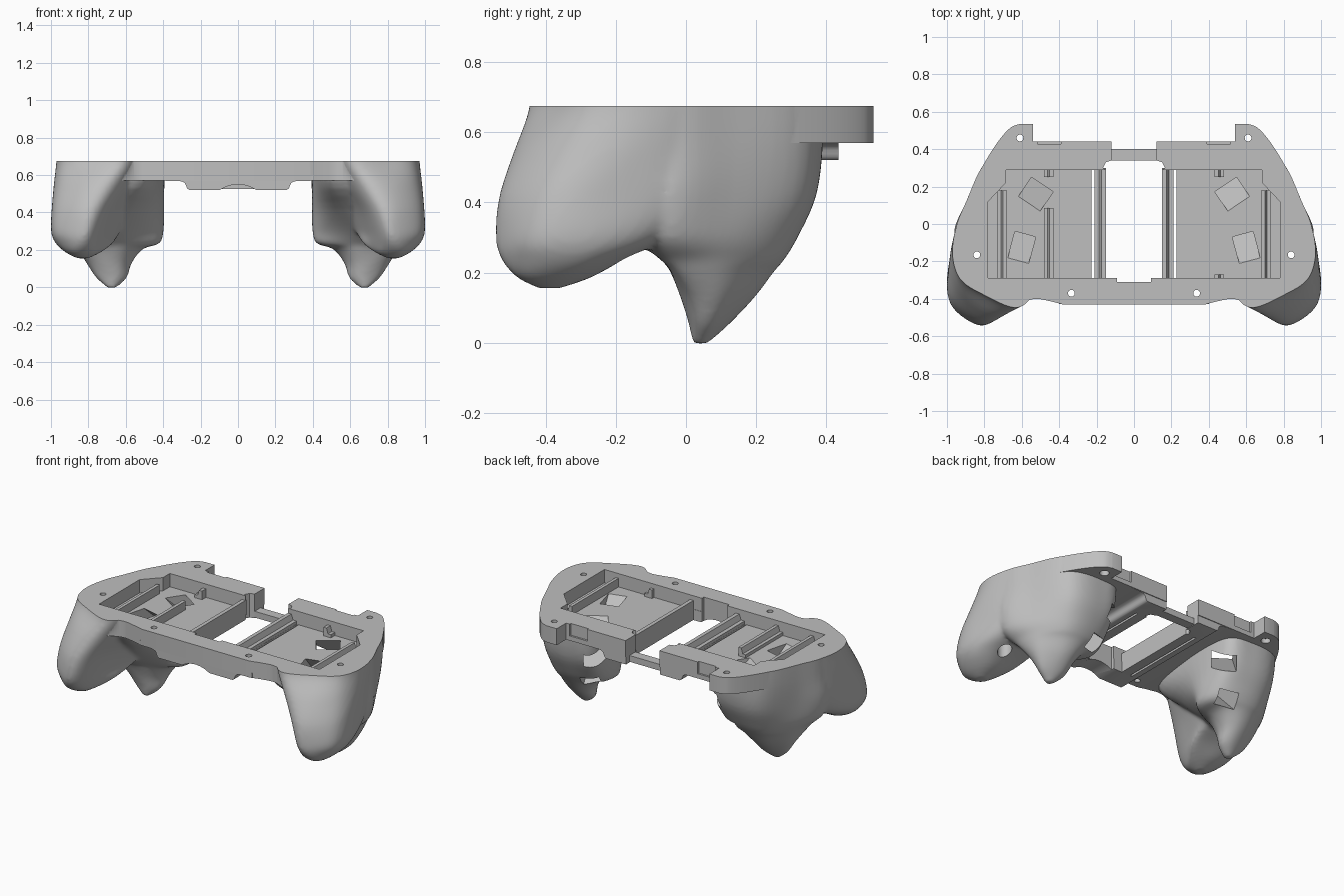
import bpy, bmesh, math
from mathutils import Matrix, Vector, Euler

if "Cube" in bpy.data.objects:
    bpy.data.objects.remove(bpy.data.objects["Cube"], do_unlink=True)

grey = bpy.data.materials.new("matte_grey")
grey.use_nodes = True
COLOUR = (0.52, 0.52, 0.52, 1)
grey.diffuse_color = COLOUR
grey.node_tree.nodes["Principled BSDF"].inputs["Base Color"].default_value = COLOUR

TOP, UNDER, FLOOR = 0.675, 0.57, 0.59
SWAP_YZ = Matrix(((1, 0, 0, 0), (0, 0, 1, 0), (0, 1, 0, 0), (0, 0, 0, 1)))


def finish(bm, name):
    bmesh.ops.recalc_face_normals(bm, faces=bm.faces)
    mesh = bpy.data.meshes.new(name)
    bm.to_mesh(mesh)
    bm.free()
    mesh.materials.append(grey)
    obj = bpy.data.objects.new(name, mesh)
    bpy.context.collection.objects.link(obj)
    return obj


def box(name, x, y, z):
    bm = bmesh.new()
    size = Vector((x[1] - x[0], y[1] - y[0], z[1] - z[0]))
    mid = Vector((sum(x), sum(y), sum(z))) / 2
    bmesh.ops.create_cube(bm, size=1, matrix=Matrix.Translation(mid) @ Matrix.Diagonal(size.to_4d()))
    return finish(bm, name)


def cylinder(name, centre, radius, depth, along_y=False):
    bm = bmesh.new()
    turn = Matrix.Rotation(math.pi / 2, 4, 'X') if along_y else Matrix()
    bmesh.ops.create_cone(bm, cap_ends=True, segments=32, radius1=radius, radius2=radius,
                          depth=depth, matrix=Matrix.Translation(centre) @ turn)
    return finish(bm, name)


def prism(name, points, low, high, along_y=False):
    """Extrude a flat profile upward, or a front profile backward."""
    bm = bmesh.new()
    face = bm.faces.new([bm.verts.new((a, b, low)) for a, b in points])
    up = bmesh.ops.extrude_face_region(bm, geom=[face])["geom"]
    bmesh.ops.translate(bm, verts=[v for v in up if isinstance(v, bmesh.types.BMVert)], vec=(0, 0, high - low))
    if along_y:
        bm.transform(SWAP_YZ)
    return finish(bm, name)


def mirrored(half):
    return half + [(-x, y) for x, y in reversed(half)]


def spline(points, closed, steps=6):
    """Smooth curve through the points."""
    p = [Vector(q) for q in points]
    n = len(p)
    pick = (lambda i: p[i % n]) if closed else (lambda i: p[max(0, min(n - 1, i))])
    out = []
    for i in range(n if closed else n - 1):
        a, b, c, d = (pick(i + k) for k in (-1, 0, 1, 2))
        for s in range(steps):
            t = s / steps
            out.append(b + (c - a) * t / 2 + (a * 2 - b * 5 + c * 4 - d) * t * t / 2
                       + (b * 3 - a - c * 3 + d) * t ** 3 / 2)
    return out if closed else out + [p[-1]]


def loft(bm, sections):
    """Skin closed smooth sections stacked in height."""
    rows = [[(q.x, q.y, z) for q in spline(pts, True)] for z, pts in sections]
    columns = [spline(column, False, 4) for column in zip(*rows)]
    rings = [[bm.verts.new(q) for q in ring] for ring in zip(*columns)]
    n = len(columns)
    for low, high in zip(rings, rings[1:]):
        for i in range(n):
            bm.faces.new((low[i], low[(i + 1) % n], high[(i + 1) % n], high[i]))
    bm.faces.new(rings[0])
    bm.faces.new(rings[-1])


def tip(x, y, r):
    angles = [2.4 - math.tau * k / 8 for k in range(8)]
    return [(x + r * math.cos(a), y + r * math.sin(a)) for a in angles]


def apply(obj, kind, **settings):
    mod = obj.modifiers.new(kind, kind)
    for key, value in settings.items():
        setattr(mod, key, value)
    bpy.context.view_layer.objects.active = obj
    bpy.ops.object.modifier_apply(modifier=mod.name)


def combine(obj, other, operation):
    apply(obj, 'BOOLEAN', object=other, operation=operation, solver='MANIFOLD')
    bpy.data.objects.remove(other, do_unlink=True)


def cut(obj, other):
    combine(obj, other, 'DIFFERENCE')


# Finger horn (back) and palm horn (front) of each grip
back_top = [(.415, .33), (.58, .39), (.775, .348), (.89, .135), (.95, -.07), (.8, -.28), (.5, -.375), (.405, -.02)]
back_horn = [
    (.76, back_top), (UNDER, back_top),
    (.42, [(.42, .31), (.57, .37), (.76, .335), (.885, .13), (.96, -.06), (.82, -.2), (.57, -.23), (.41, .03)]),
    (.3, [(.43, .25), (.57, .315), (.74, .29), (.875, .12), (.935, -.06), (.8, -.14), (.63, -.12), (.415, .06)]),
    (.235, [(.45, .21), (.58, .275), (.73, .255), (.85, .11), (.87, -.04), (.76, -.07), (.63, -.05), (.435, .06)]),
    (.205, [(.52, .19), (.6, .25), (.72, .23), (.835, .11), (.85, -.02), (.745, -.045), (.625, -.03), (.52, .07)]),
    (.13, [(.575, .15), (.63, .195), (.71, .18), (.8, .1), (.8, .02), (.72, -.015), (.63, 0), (.575, .07)]),
    (.05, [(.6, .09), (.64, .12), (.7, .11), (.755, .07), (.745, .03), (.69, .01), (.64, .015), (.6, .05)]),
    (-.003, tip(.675, .04, .022))]
front_top = [(.5, -.1), (.75, .1), (.91, .06), (.97, -.12), (.935, -.285), (.8, -.378), (.62, -.447), (.53, -.34)]
front_horn = [
    (.76, front_top), (TOP, front_top),
    (.55, [(.52, -.05), (.75, .1), (.91, .05), (.982, -.16), (.955, -.34), (.82, -.46), (.68, -.482), (.58, -.34)]),
    (.42, [(.56, 0), (.75, .08), (.92, .03), (.99, -.22), (.975, -.4), (.84, -.52), (.735, -.51), (.65, -.34)]),
    (.3, [(.63, -.1), (.76, -.06), (.92, -.08), (.993, -.25), (.98, -.43), (.85, -.535), (.77, -.515), (.69, -.34)]),
    (.235, [(.67, -.24), (.78, -.19), (.9, -.19), (.97, -.29), (.955, -.43), (.86, -.52), (.785, -.5), (.71, -.36)]),
    (.185, [(.74, -.33), (.8, -.28), (.87, -.28), (.915, -.34), (.91, -.43), (.86, -.48), (.79, -.46), (.75, -.4)]),
    (.155, tip(.83, -.39, .03))]
bm = bmesh.new()
loft(bm, back_horn)
loft(bm, front_horn)
grips = finish(bm, "grips")
apply(grips, 'MIRROR', use_mirror_merge=False)
apply(grips, 'REMESH', mode='VOXEL', voxel_size=.012)
apply(grips, 'SMOOTH', factor=.5, iterations=7)
cut(grips, box("trim", (-2, 2), (-2, 2), (TOP, 1)))

# Flat frame outline: straight back edge, swept sides, wavy front edge
side = spline([(.61, .535), (.66, .515), (.72, .45), (.787, .348), (.847, .235), (.895, .12), (.932, 0),
               (.96, -.12), (.952, -.21), (.905, -.285), (.8, -.367), (.62, -.435)], False)
wave = spline([(.62, -.435), (.57, -.41), (.52, -.4), (.46, -.41), (.38, -.43)], False)[1:]
half = [(.54, .44), (.54, .535)] + [tuple(p) for p in side + wave]
shell = prism("controller_shell", mirrored(half), UNDER, TOP)

# Deeper belly under the middle, with curved sides
belly = mirrored([(.4, .6), (.4, UNDER)] + [tuple(p) for p in spline(
    [(.31, UNDER - .002), (.285, .558), (.272, .53), (.26, .521)], False, 3)])
combine(shell, prism("belly", belly, -.428, .435, True), 'UNION')
combine(shell, grips, 'UNION')

# Recessed tray, centre opening, back gap and front notch
tray = [(.68, -.29), (.78, -.29), (.78, .12), (.685, .22), (.685, .29)]
cut(shell, prism("tray_cut", mirrored(tray), FLOOR, 1))
gap = [(.15, -.288), (.15, .29), (.165, .3), (.15, .33), (.12, .34), (.12, .6)]
cut(shell, prism("gap_cut", mirrored(gap), .3, 1))
cut(shell, box("notch_cut", (-.09, .09), (-.31, -.2), (.3, 1)))
cut(shell, cylinder("arch_cut", (0, -.4, .375), .175, .5, True))

for s in (-1, 1):
    # Slits beside the rails and shallow slots in the back edge
    cut(shell, box("slit_cut", sorted((s * .212, s * .226)), (-.288, .288), (.3, .62)))
    cut(shell, box("slot_cut", sorted((s * .39, s * .515)), (.428, .5), (.6, .7)))
    # Screw holes, with wider access from below
    for x, y in ((.61, .46), (.84, -.165), (.335, -.37)):
        cut(shell, cylinder("screw_cut", (s * x, y, .5), .018, 1.2))
    cut(shell, cylinder("access_cut", (s * .84, -.165, .25), .042, .6))
    cut(shell, cylinder("access_cut", (s * .61, .46, .5), .028, .2))
    # Slanted windows running from the tray to the back of the finger horn
    for x, y, w, d, length, turn in ((.525, .16, .14, .085, .45, 34), (.6, -.125, .115, .1, .8, 15)):
        window = box("window_cut", (-w / 2, w / 2), (-d / 2, d / 2), (-length, .07))
        window.data.transform(Matrix.Translation((s * x, y, FLOOR))
                              @ Euler((math.radians(47), 0, s * math.radians(turn))).to_matrix().to_4x4())
        cut(shell, window)

bpy.ops.object.select_all(action='DESELECT')
shell.select_set(True)
bpy.context.view_layer.objects.active = shell
bpy.ops.object.shade_smooth_by_angle(angle=math.radians(35))

# Stepped rails and ribs standing in the tray
for s, label in ((-1, "right"), (1, "left")):
    def rib(name, x0, x1, y0, y1, base=FLOOR - .01):
        w = x1 - x0
        profile = [(x0, base), (x0, .645), (x0 + w * .4, .645), (x0 + w * .6, .61), (x1, .61), (x1, base)]
        prism(f"{label}_{name}", [(s * x, z) for x, z in profile], y0, y1, True)
    rib("inner_rail", .15, .211, -.29, .3, .55)
    rib("side_rib", .68, .73, -.29, .18)
    rib("middle_rib", .43, .482, -.29, .085 if s < 0 else -.27)
    rib("middle_stub", .43, .482, .25, .29)

# Low bridge across the back gap
box("back_bridge", (-.13, .13), (.34, .4), (.525, .565))
